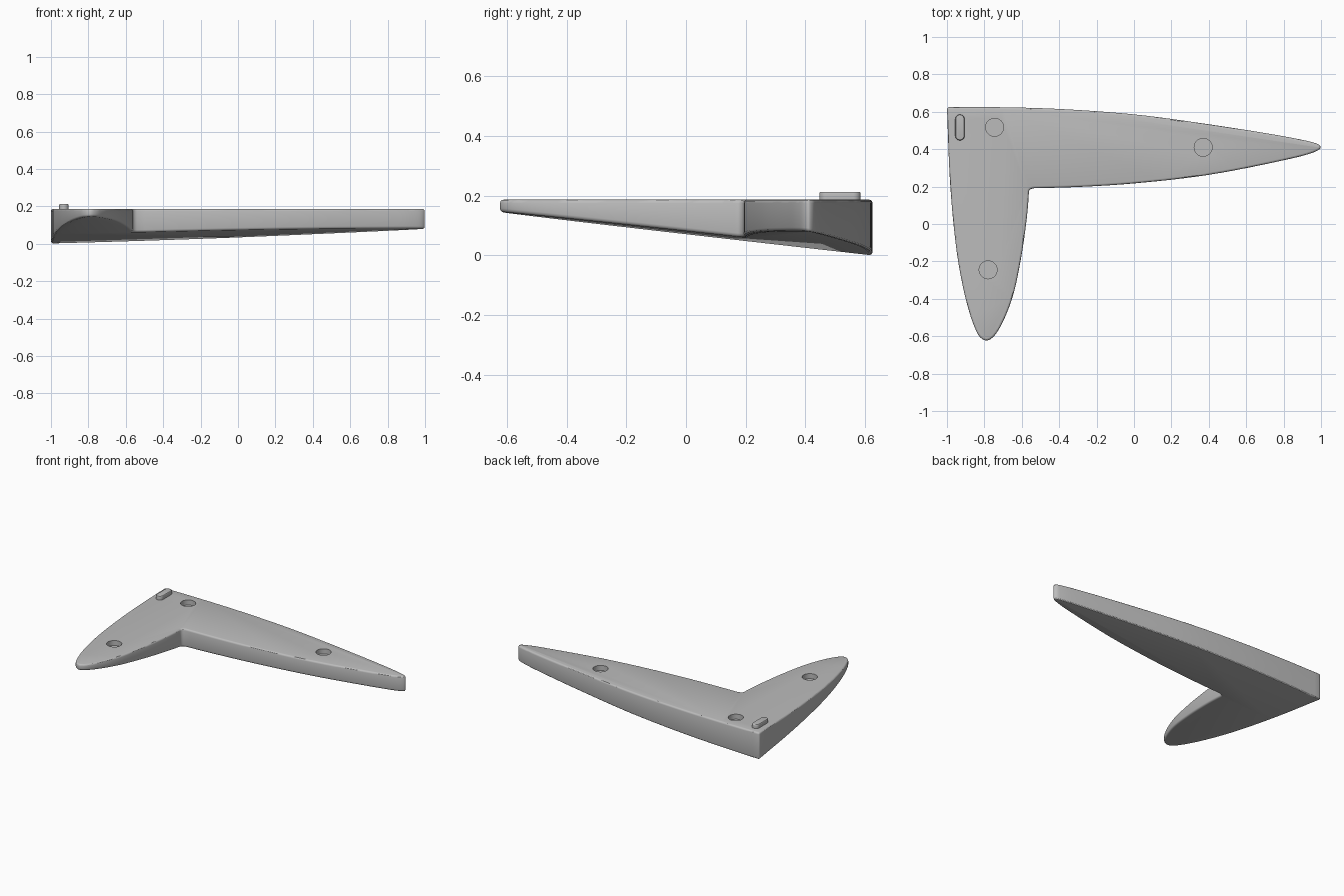
import bpy, bmesh, math
from mathutils import Vector

if "Cube" in bpy.data.objects:
    bpy.data.objects.remove(bpy.data.objects["Cube"])

TOP = 0.187

grey = bpy.data.materials.new("plain grey")
grey.use_nodes = True
COLOUR = (0.5, 0.5, 0.5, 1)
grey.diffuse_color = COLOUR
grey.node_tree.nodes["Principled BSDF"].inputs["Base Color"].default_value = COLOUR


def spline(points, steps=6):
    """Smooth open curve through the points, without its last point."""
    pts = [Vector(p) for p in points]
    pts = [pts[0] * 2 - pts[1]] + pts + [pts[-1] * 2 - pts[-2]]
    out = []
    for a, b, c, d in zip(pts, pts[1:], pts[2:], pts[3:]):
        # Centripetal spacing keeps the tight tips free of loops
        t1 = (b - a).length ** 0.5
        t2 = t1 + (c - b).length ** 0.5
        t3 = t2 + (d - c).length ** 0.5
        for i in range(steps):
            t = t1 + (t2 - t1) * i / steps
            p = a.lerp(b, t / t1)
            q = b.lerp(c, (t - t1) / (t2 - t1))
            r = c.lerp(d, (t - t2) / (t3 - t2))
            out.append(p.lerp(q, t / t2).lerp(q.lerp(r, (t - t1) / (t3 - t1)), (t - t1) / (t2 - t1)))
    return out


def prism(name, outline, bottom, top):
    """Extrude an outline between two height functions."""
    bm = bmesh.new()
    low = [bm.verts.new((p.x, p.y, bottom(p))) for p in outline]
    high = [bm.verts.new((p.x, p.y, top(p))) for p in outline]
    bm.faces.new(low)
    bm.faces.new(high)
    for i in range(len(outline)):
        j = (i + 1) % len(outline)
        bm.faces.new((low[i], low[j], high[j], high[i]))
    bmesh.ops.recalc_face_normals(bm, faces=bm.faces)
    mesh = bpy.data.meshes.new(name)
    bm.to_mesh(mesh)
    bm.free()
    mesh.materials.append(grey)
    obj = bpy.data.objects.new(name, mesh)
    bpy.context.collection.objects.link(obj)
    return obj


def round_edges(obj, width):
    mod = obj.modifiers.new("rounded edges", "BEVEL")
    mod.width = width
    mod.segments = 3
    mod.limit_method = "ANGLE"
    mod.angle_limit = math.radians(40)
    mod.use_clamp_overlap = False


def arc(x, y, r, start, end, n):
    return [Vector((x + r * math.cos(a), y + r * math.sin(a)))
            for a in (math.radians(start + (end - start) * i / n) for i in range(n + 1))]


# Outline of the two tapering arms, clockwise from the square corner
long_arm = [(-1, .625), (-.7, .624), (-.4, .615), (0, .586), (.4, .533), (.8, .469), (.95, .438),
            (.987, .425), (.998, .41), (.985, .395), (.93, .373), (.8, .341), (.4, .263),
            (0, .217), (-.3, .198), (-.54, .191)]
short_arm = [(-.562, .172), (-.565, .12), (-.577, 0), (-.607, -.2), (-.652, -.4), (-.715, -.55),
             (-.757, -.608), (-.79, -.623), (-.823, -.605), (-.857, -.54), (-.9, -.4),
             (-.94, -.2), (-.965, 0), (-.985, .25), (-1, .625)]
inner_corner = [Vector((-.54, .191)), Vector((-.553, .186)), Vector((-.56, .179))]
outline = spline(long_arm) + inner_corner + spline(short_arm)


def sloped_underside(p):
    return 0.028 * (p.x + 1) + 0.112 * (0.625 - p.y)


foot = prism("foot_bracket", outline, sloped_underside, lambda p: TOP)
round_edges(foot, 0.012)

# Three blind screw holes in the top
for i, (x, y) in enumerate([(-.745, .517), (.37, .41), (-.78, -.245)]):
    cutter = prism(f"hole_cutter_{i + 1}", arc(x, y, .048, 0, 348.75, 31),
                   lambda p: TOP - 0.035, lambda p: TOP + 0.1)
    cutter.hide_render = True
    cutter.hide_viewport = True
    cutter.display_type = "WIRE"
    cut = foot.modifiers.new("screw hole", "BOOLEAN")
    cut.operation = "DIFFERENCE"
    cut.solver = "EXACT"
    cut.object = cutter

# Raised locating peg beside the square corner
peg_outline = arc(-.931, .56, .025, 0, 180, 12) + arc(-.931, .472, .025, 180, 360, 12)
peg = prism("locating_peg", peg_outline, lambda p: TOP - 0.02, lambda p: TOP + 0.026)
round_edges(peg, 0.006)

# Bake the modifiers, remove the cutters and shade smoothly
for obj in (foot, peg):
    bpy.context.view_layer.update()
    deps = bpy.context.evaluated_depsgraph_get()
    baked = bpy.data.meshes.new_from_object(obj.evaluated_get(deps))
    obj.modifiers.clear()
    obj.data = baked
for obj in [o for o in bpy.data.objects if o.name.startswith("hole_cutter")]:
    bpy.data.objects.remove(obj)
bpy.ops.object.select_all(action="DESELECT")
for obj in (foot, peg):
    obj.select_set(True)
bpy.context.view_layer.objects.active = foot
bpy.ops.object.shade_smooth_by_angle(angle=math.radians(30))
